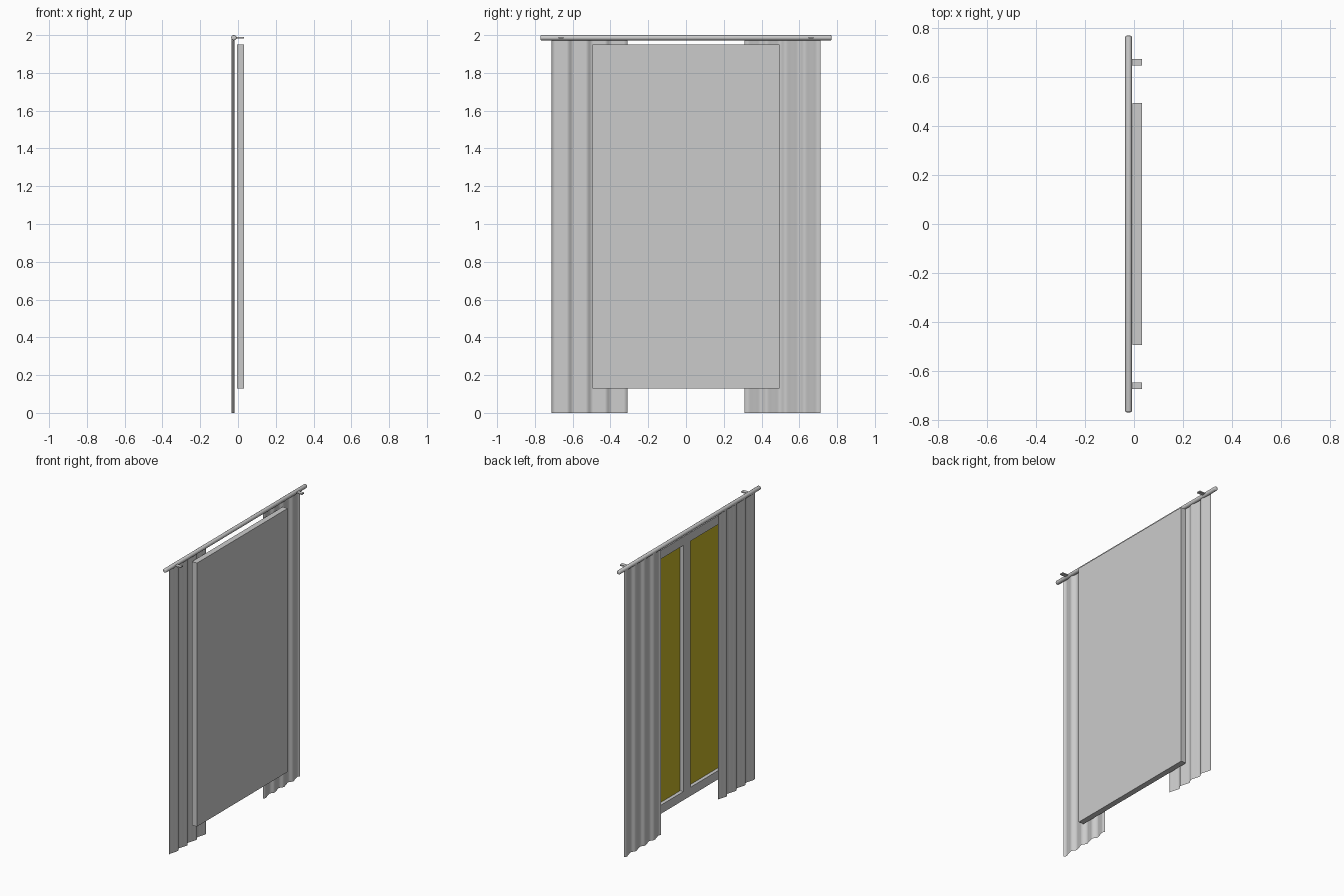
import bpy, bmesh, math
from mathutils import Matrix

if "Cube" in bpy.data.objects:
    bpy.data.objects.remove(bpy.data.objects["Cube"])


def finish(name, bm, mat=None, smooth=False):
    bmesh.ops.recalc_face_normals(bm, faces=bm.faces[:])
    me = bpy.data.meshes.new(name)
    bm.to_mesh(me)
    bm.free()
    ob = bpy.data.objects.new(name, me)
    bpy.context.collection.objects.link(ob)
    if mat:
        me.materials.append(mat)
    if smooth:
        bpy.ops.object.select_all(action='DESELECT')
        ob.select_set(True)
        bpy.context.view_layer.objects.active = ob
        bpy.ops.object.shade_smooth_by_angle(angle=math.radians(40))
    return ob


def box(name, x, y, z, mat=None):
    bm = bmesh.new()
    size = [b - a for a, b in (x, y, z)]
    mid = [(a + b) / 2 for a, b in (x, y, z)]
    bmesh.ops.create_cube(bm, size=1, matrix=Matrix.Translation(mid) @ Matrix.Diagonal((*size, 1)))
    return finish(name, bm, mat)


glass = bpy.data.materials.new("yellow_glass")
glass.diffuse_color = (0.55, 0.45, 0.02, 1)
glass.use_nodes = True
glass.node_tree.nodes["Principled BSDF"].inputs["Base Color"].default_value = glass.diffuse_color

# Window frame: front grid with two sunken openings and a closed back
FRONT, SUNK, BACK = -0.006, 0.02, 0.033
ys = [-0.495, -0.435, -0.038, 0.038, 0.435, 0.495]
zs = [0.13, 0.19, 1.89, 1.95]
bm = bmesh.new()
grid = [[bm.verts.new((FRONT, y, z)) for z in zs] for y in ys]
openings = []
for i in range(5):
    for j in range(3):
        f = bm.faces.new((grid[i][j], grid[i + 1][j], grid[i + 1][j + 1], grid[i][j + 1]))
        if j == 1 and i in (1, 3):
            openings.append(f)
rim = [e for e in bm.edges if e.is_boundary]
ext = bmesh.ops.extrude_edge_only(bm, edges=rim)["geom"]
bmesh.ops.translate(bm, vec=(BACK - FRONT, 0, 0),
                    verts=[g for g in ext if isinstance(g, bmesh.types.BMVert)])
bmesh.ops.contextual_create(bm, geom=[g for g in ext if isinstance(g, bmesh.types.BMEdge)])
for f in openings:
    sunk = bmesh.ops.extrude_discrete_faces(bm, faces=[f])["faces"][0]
    bmesh.ops.translate(bm, vec=(SUNK - FRONT, 0, 0), verts=sunk.verts[:])
finish("window_frame", bm)

# Glass panes in the openings
for side, (a, b) in (("right", (ys[1], ys[2])), ("left", (ys[3], ys[4]))):
    box("glass_pane_" + side, (SUNK - 0.002, SUNK + 0.002), (a, b), (zs[1], zs[2]), glass)

# Curtain rod with rounded ends
ROD_X, ROD_Z, R = -0.022, 1.986, 0.014
bm = bmesh.new()
bmesh.ops.create_cone(bm, cap_ends=True, segments=16, radius1=R, radius2=R, depth=1.54,
                      matrix=Matrix.Translation((ROD_X, 0, ROD_Z)) @ Matrix.Rotation(math.pi / 2, 4, 'X'))
ends = [e for f in bm.faces if len(f.verts) > 4 for e in f.edges]
bmesh.ops.bevel(bm, geom=ends, offset=0.006, segments=3, profile=0.5, affect='EDGES')
finish("curtain_rod", bm, smooth=True)

# Wall brackets and pleated curtains on both sides
for side, s in (("left", 1), ("right", -1)):
    box("rod_bracket_" + side, (ROD_X, 0.033), sorted((s * 0.649, s * 0.675)), (1.983, 1.991))
    bm = bmesh.new()
    prev = None
    N = 64
    for i in range(N + 1):
        t = i / N
        y = s * (0.31 + 0.403 * t)
        a = 2 * math.pi * 4 * t
        x = -0.0265 + 0.0085 * math.sin(a + 0.5 * math.sin(a))
        row = [bm.verts.new((x, y, z)) for z in (0, 1.985)]
        if prev:
            bm.faces.new((prev[0], row[0], row[1], prev[1]))
        prev = row
    finish("curtain_" + side, bm, smooth=True)
